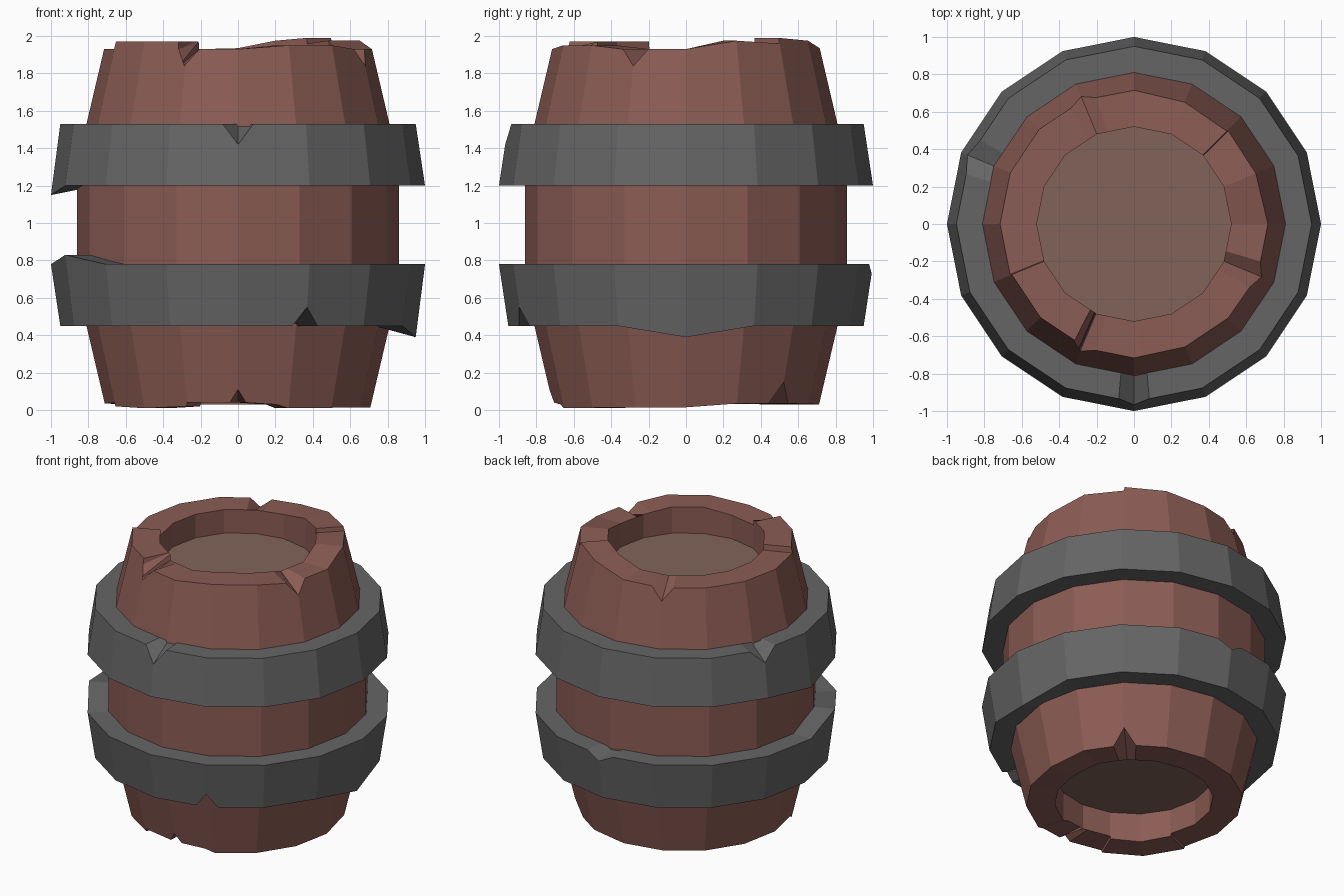
import bpy, bmesh
from math import cos, radians

from mathutils import Matrix

if "Cube" in bpy.data.objects:
    bpy.data.objects.remove(bpy.data.objects["Cube"])

SEG = 22.5  # sixteen flat sides


def material(name, rgb):
    m = bpy.data.materials.new(name)
    m.diffuse_color = (*rgb, 1)
    m.use_nodes = True
    m.node_tree.nodes["Principled BSDF"].inputs["Base Color"].default_value = m.diffuse_color
    return m


WOOD = material("wood", (0.26, 0.107, 0.089))
LID = material("lid_wood", (0.22, 0.127, 0.10))
IRON = material("iron", (0.13, 0.13, 0.13))


def along(keys, base):
    """Height around the ring, linear between (degree, height) keys."""
    if not keys:
        return lambda a: base
    ks = sorted(keys)
    ks = [(ks[-1][0] - 360, ks[-1][1])] + ks + [(ks[0][0] + 360, ks[0][1])]

    def f(a):
        for (a0, z0), (a1, z1) in zip(ks, ks[1:]):
            if a0 <= a <= a1:
                return z0 + (z1 - z0) * (a - a0) / (a1 - a0)
    return f


def nick(a, z_edge, z_tip, half=5):
    return [(a - half, z_edge), (a, z_tip), (a + half, z_edge)]


def loft(name, mat, section, key_lists, closed):
    """Sweep section(angle) -> [(r, z)] around z, keeping the 16-gon outline."""
    angles = {i * SEG for i in range(16)}
    for keys in key_lists:
        angles |= {a for a, _ in keys}
    bm = bmesh.new()
    rings = []
    for a in sorted(angles):
        k = cos(radians(SEG / 2)) / cos(radians(a % SEG - SEG / 2))
        rot = Matrix.Rotation(radians(a), 3, 'Z')
        rings.append([bm.verts.new(rot @ Matrix.Identity(3).col[0] * (r * k)
                                   + Matrix.Identity(3).col[2] * z)
                      for r, z in section(a)])
    n = len(rings[0])
    for p, q in zip(rings, rings[1:] + rings[:1]):
        for j in range(n if closed else n - 1):
            k = (j + 1) % n
            bm.faces.new((p[j], q[j], q[k], p[k]))
    if not closed:
        bm.faces.new([r[0] for r in rings])
        bm.faces.new([r[-1] for r in rings])
    bmesh.ops.recalc_face_normals(bm, faces=bm.faces)
    me = bpy.data.meshes.new(name)
    bm.to_mesh(me)
    bm.free()
    me.materials.append(mat)
    ob = bpy.data.objects.new(name, me)
    bpy.context.collection.objects.link(ob)
    return ob


# Worn top and bottom edges of the staves, with stepped boards
top = [(0, 1.93), (22.5, 1.975), (44.6, 1.96), (45, 1.99), (67.5, 1.975),
       (90, 1.935), (112.5, 1.93), (202.1, 1.93), (202.5, 1.97),
       (246, 1.97), (246.4, 1.93), (270, 1.93), (292.5, 1.95),
       (315, 1.95), (337.5, 1.93)]
top_cut = [t for t in top if t[0] not in (112.5, 246, 246.4, 337.5)] + \
    nick(112.5, 1.93, 1.84, 6) + nick(337.5, 1.93, 1.84, 6) + \
    [(243, 1.97), (243.4, 1.93), (247, 1.84), (253, 1.93)]
low = [(0, 0.015), (22.5, 0.035), (90, 0.03), (112.5, 0.03), (180, 0.035),
       (202.1, 0.04), (202.5, 0.02), (225, 0.01), (247, 0.02),
       (247.5, 0.04), (270, 0.04), (287, 0.03), (292.5, 0.01), (337.5, 0.015)]
low_cut = [t for t in low if t[0] != 270] + \
    nick(270, 0.04, 0.11, 3.5) + nick(45, 0.035, 0.15, 6)
ti, to, bi, bo = (along(k, 0) for k in (top, top_cut, low, low_cut))


def barrel_section(a):
    zt, zb = to(a), bo(a)
    return [(0.52, 0.22), (0.52, bi(a)), (0.81 - (0.45 - zb) * 0.235, zb),
            (0.81, 0.45), (0.86, 0.78), (0.86, 1.2), (0.81, 1.53),
            (0.81 - (zt - 1.53) * 0.235, zt), (0.52, ti(a)), (0.52, 1.76)]


# Staves, with the recessed heads in their own colour
barrel = loft("barrel_body", WOOD, barrel_section,
              (top, top_cut, low, low_cut), False)
barrel.data.materials.append(LID)
for f in list(barrel.data.polygons)[-2:]:
    f.material_index = 1


def band(name, bottom, top_z, r_bottom, r_top, bot_keys, top_keys, inner_keys):
    zb, zt, zi = along(bot_keys, bottom), along(top_keys, top_z), along(inner_keys, top_z)
    slope = (r_top - r_bottom) / (top_z - bottom)

    def section(a):
        b, t = zb(a), zt(a)
        rb = r_bottom + slope * max(b - bottom, 0)
        rt = r_top - slope * max(top_z - t, 0)
        return [(0.79, bottom), (rb, b), (rt, t), (0.79, zi(a))]
    return loft(name, IRON, section, (bot_keys, top_keys, inner_keys), True)


# Iron hoops with dents and chips
band("upper_hoop", 1.2, 1.53, 1.0, 0.95,
     [(157.5, 1.2), (180, 1.15), (202.5, 1.2)],
     nick(270, 1.53, 1.42) + nick(157.5, 1.53, 1.44, 6), [])
band("lower_hoop", 0.45, 0.78, 0.95, 1.0,
     [(337.5, 0.45), (0, 0.39), (22.5, 0.45)] + nick(292.5, 0.45, 0.55, 4.5),
     [(180, 0.78), (202.5, 0.83), (225, 0.78)] + nick(90, 0.78, 0.73, 6),
     [(180, 0.78), (202.5, 0.83), (225, 0.78)])
